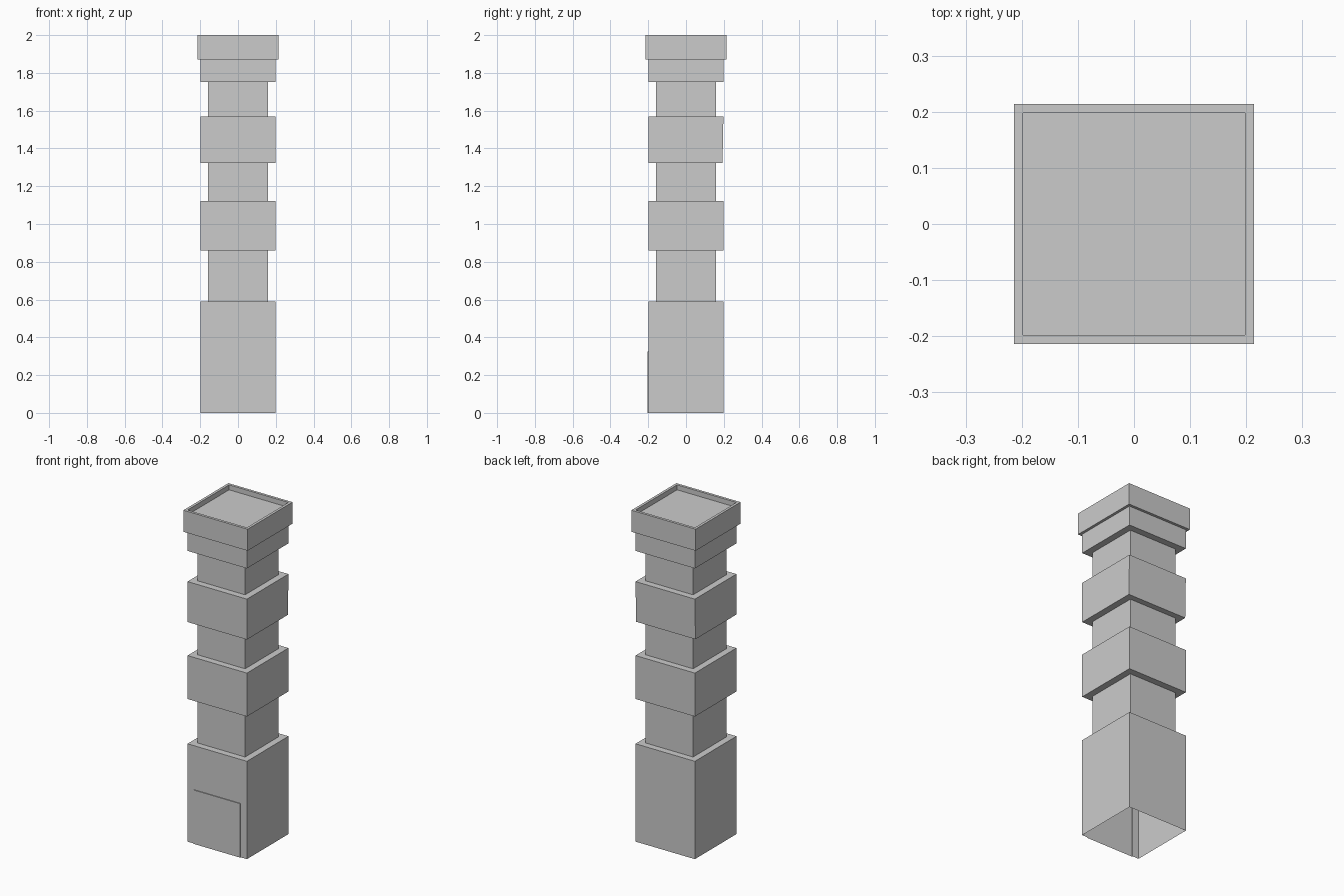
import bpy, bmesh

if "Cube" in bpy.data.objects:
    bpy.data.objects.remove(bpy.data.objects["Cube"])

W, N, CAP = 0.198, 0.158, 0.214      # half widths: wide tier, narrow neck, cap
DOOR_W, DOOR_H, DOOR_D = 0.155, 0.325, 0.005


def finish(name, bm):
    me = bpy.data.meshes.new(name)
    bm.to_mesh(me)
    bm.free()
    ob = bpy.data.objects.new(name, me)
    bpy.context.collection.objects.link(ob)
    return ob


def square_shell(name, profile, cap_end=False, skip_front_first=False, back_shift=None):
    """Sweep a (half width, z) profile around a square; back_shift moves a ring's back edge."""
    bm = bmesh.new()
    rings = []
    for i, (r, z) in enumerate(profile):
        back = r - (back_shift or {}).get(i, 0)
        rings.append([bm.verts.new(c) for c in
                      ((-r, -r, z), (r, -r, z), (r, back, z), (-r, back, z))])
    for i, (a, b) in enumerate(zip(rings, rings[1:])):
        for k in range(4):
            if skip_front_first and i == 0 and k == 0:
                continue
            j = (k + 1) % 4
            bm.faces.new((a[k], a[j], b[j], b[k]))
    if cap_end:
        bm.faces.new(rings[-1])
    return bm if skip_front_first else finish(name, bm)


# Base, open below, with a doorway cut out of its front wall
bm = square_shell("base", [(W, 0), (W, 0.59), (N, 0.59)], skip_front_first=True)
outline = [(-W, 0), (-DOOR_W, 0), (-DOOR_W, DOOR_H), (DOOR_W, DOOR_H),
           (DOOR_W, 0), (W, 0), (W, 0.59), (-W, 0.59)]
bm.faces.new([bm.verts.new((x, -W, z)) for x, z in outline])
bmesh.ops.remove_doubles(bm, verts=bm.verts, dist=1e-5)
finish("base", bm)

# Door: slightly raised panel with thin sides, open at the bottom and behind
bm = bmesh.new()
path = [(-DOOR_W, 0), (-DOOR_W, DOOR_H), (DOOR_W, DOOR_H), (DOOR_W, 0)]
inner = [bm.verts.new((x, -W, z)) for x, z in path]
outer = [bm.verts.new((x, -W - DOOR_D, z)) for x, z in path]
bm.faces.new(outer[::-1])
for k in range(3):
    bm.faces.new((inner[k], outer[k], outer[k + 1], inner[k + 1]))
finish("door", bm)

# Alternating narrow necks and wide tiers
square_shell("shaft", [
    (N, 0.59), (N, 0.86),
    (W, 0.86), (W, 1.122), (N, 1.122), (N, 1.324),
    (W, 1.324), (W, 1.568), (N, 1.568), (N, 1.753),
    (W, 1.753), (W, 1.87)], back_shift={6: 0.005})

# Parapet cap with a sunken roof
square_shell("parapet", [(W, 1.87), (CAP, 1.87), (CAP, 2.0), (W, 2.0), (W, 1.97)],
             cap_end=True)
